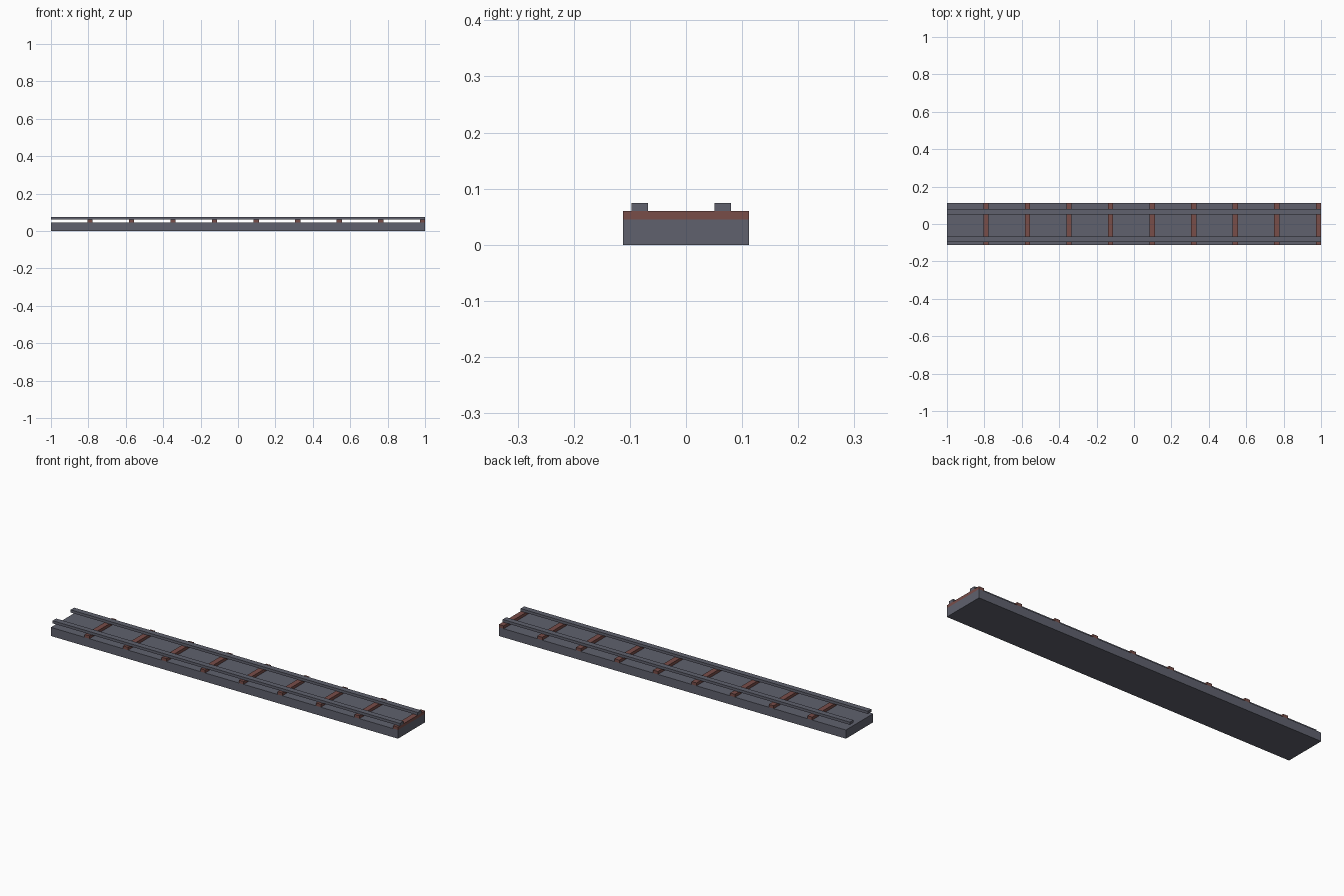
import bpy

if "Cube" in bpy.data.objects:
    bpy.data.objects.remove(bpy.data.objects["Cube"])

def material(name, rgb):
    m = bpy.data.materials.new(name)
    m.diffuse_color = (*rgb, 1)
    m.use_nodes = True
    m.node_tree.nodes["Principled BSDF"].inputs["Base Color"].default_value = m.diffuse_color
    return m

GREY = material("slate_grey", (0.115, 0.12, 0.155))
BROWN = material("red_brown", (0.19, 0.075, 0.066))

def box(name, x, y, z, mat):
    """Box from (min, max) pairs on each axis."""
    bpy.ops.mesh.primitive_cube_add(size=1, location=[sum(r) / 2 for r in (x, y, z)])
    ob = bpy.context.object
    ob.name = name
    ob.scale = [r[1] - r[0] for r in (x, y, z)]
    bpy.ops.object.transform_apply(location=False, rotation=False, scale=True)
    ob.data.materials.append(mat)
    return ob

HALF_W = 0.112
BASE_TOP, TIE_TOP, RAIL_TOP = 0.045, 0.06, 0.074

# track bed
box("track_bed", (-1, 1), (-HALF_W, HALF_W), (0, BASE_TOP), GREY)

# cross ties, the last one flush with the right end
TIE_W, PITCH = 0.028, 0.2222
for i in range(9):
    right = 1 - i * PITCH
    box(f"cross_tie_{i + 1}", (right - TIE_W, right), (-HALF_W, HALF_W),
        (BASE_TOP, TIE_TOP), BROWN)

# rails, resting on the ties
for name, y in (("front_rail", -0.0825), ("back_rail", 0.0655)):
    box(name, (-1, 1), (y - 0.0145, y + 0.0145), (TIE_TOP, RAIL_TOP), GREY)
